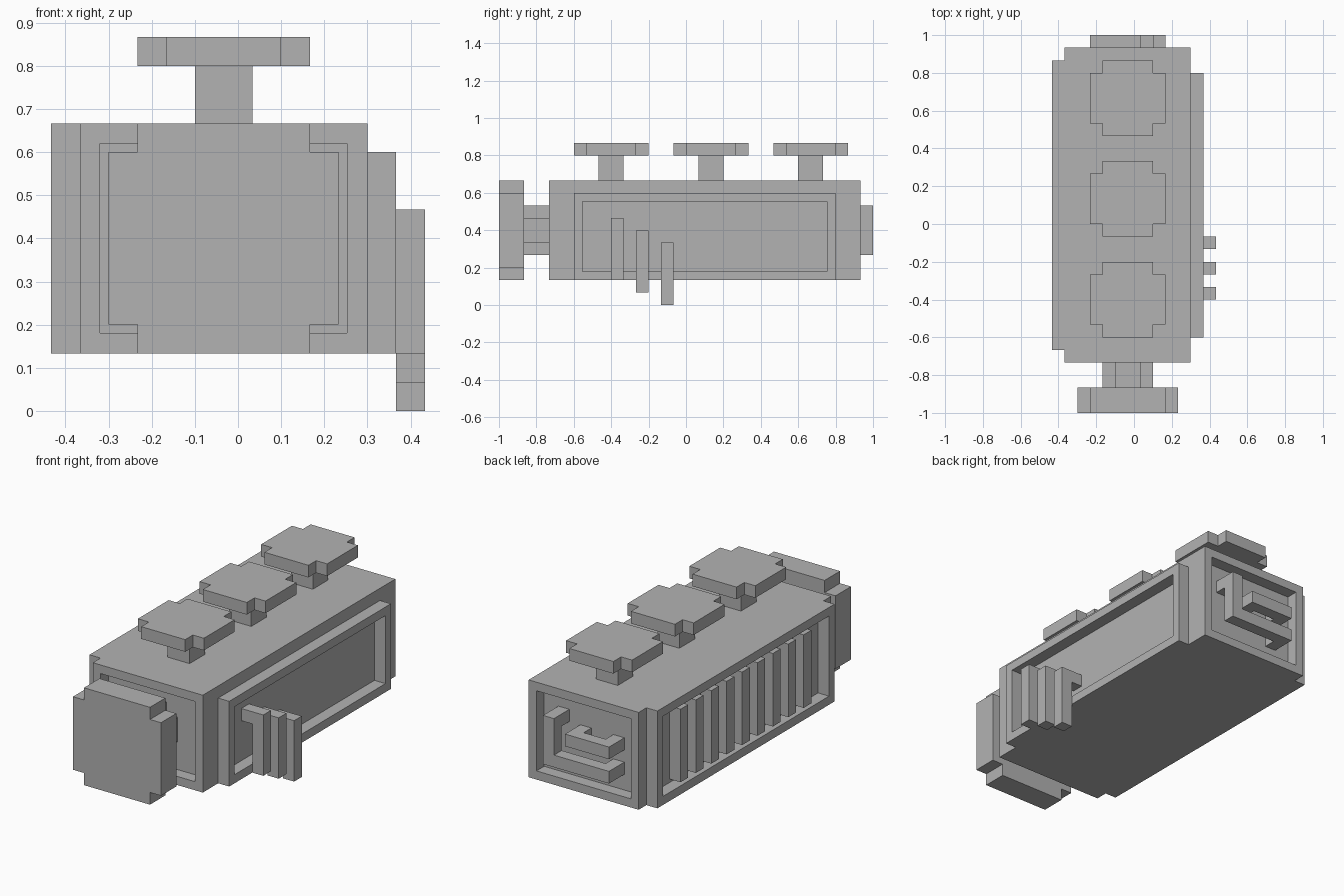
import bpy, bmesh
from mathutils import Vector

U = 1 / 15          # grid step that every part snaps to
CX = -0.5           # centre line of the body, in grid steps

if "Cube" in bpy.data.objects:
    bpy.data.objects.remove(bpy.data.objects["Cube"], do_unlink=True)

grey = bpy.data.materials.new("plain grey")
grey.use_nodes = True
colour = (0.448, 0.448, 0.448, 1)
grey.diffuse_color = colour
grey.node_tree.nodes["Principled BSDF"].inputs["Base Color"].default_value = colour


def finish(name, bm, recalc=True):
    """Scale grid steps to units and link the mesh as an object."""
    if recalc:
        bmesh.ops.recalc_face_normals(bm, faces=bm.faces)
    bmesh.ops.scale(bm, vec=(U, U, U), verts=bm.verts)
    mesh = bpy.data.meshes.new(name)
    bm.to_mesh(mesh)
    bm.free()
    mesh.materials.append(grey)
    obj = bpy.data.objects.new(name, mesh)
    bpy.context.collection.objects.link(obj)
    return obj


def add_box(bm, x, y, z):
    """Box from a (low, high) pair on each axis."""
    lo, hi = Vector((x[0], y[0], z[0])), Vector((x[1], y[1], z[1]))
    verts = bmesh.ops.create_cube(bm, size=1)["verts"]
    for v in verts:
        v.co = (lo + hi) / 2 + v.co * (hi - lo)


def boxes(name, *parts):
    bm = bmesh.new()
    for part in parts:
        add_box(bm, *part)
    return finish(name, bm)


def facing(bm, direction):
    bm.normal_update()
    return [f for f in bm.faces if f.normal.dot(Vector(direction)) > 0.9]


def recessed_box(name, x, y, z, directions, through=False):
    """Box with a one-step border and a one-step recess on the given sides."""
    bm = bmesh.new()
    add_box(bm, x, y, z)
    for d in directions:
        face = facing(bm, d)
        back = facing(bm, -Vector(d))
        bmesh.ops.inset_individual(bm, faces=face, thickness=1)
        bmesh.ops.inset_individual(bm, faces=face, thickness=0, depth=-1)
        if through:  # open frame, the body wall forms its floor
            bmesh.ops.delete(bm, geom=face + back, context="FACES")
    return finish(name, bm, recalc=False)


def notched_plate(name, centre, a, b, axis, thickness):
    """Rectangle with one-step notched corners, extruded along y or z."""
    points = []
    for sx, sy in ((1, 1), (-1, 1), (-1, -1), (1, -1)):
        corner = [(a, b - 1), (a - 1, b - 1), (a - 1, b)]
        points += [(sx * p, sy * q) for p, q in corner[::sx * sy]]
    bm = bmesh.new()
    c = Vector(centre)
    place = (lambda p, q: (p, q, 0)) if axis == "z" else (lambda p, q: (p, 0, q))
    face = bm.faces.new([bm.verts.new(c + Vector(place(p, q))) for p, q in points])
    new = bmesh.ops.extrude_face_region(bm, geom=[face])["geom"]
    move = (0, 0, thickness) if axis == "z" else (0, thickness, 0)
    bmesh.ops.translate(bm, vec=move, verts=[g for g in new if isinstance(g, bmesh.types.BMVert)])
    return finish(name, bm)


# Body with recessed ends, and a frame on each side
recessed_box("body", (-5.5, 4.5), (-11, 14), (2, 10), [(0, -1, 0), (0, 1, 0)])
recessed_box("left_frame", (4.5, 5.5), (-9, 12), (2, 9), [(1, 0, 0)], through=True)
recessed_box("right_frame", (-6.5, -5.5), (-10, 13), (2, 10), [(-1, 0, 0)], through=True)

# Upright slats in the right frame
boxes("right_slats", *[((-6.5, -5.5), (y, y + 1), (3, 9)) for y in range(-7, 10, 2)])

# Three hooked levers stepping down along the left side
for i in range(3):
    y, top = (-6 + 2 * i, -5 + 2 * i), 7 - i
    boxes(f"lever_{i + 1}",
          ((4.5, 5.5), y, (top - 1, top)),
          ((5.5, 6.5), y, (top - 5, top)))

# Three knobs on top
for i, y in enumerate((-6, 2, 10)):
    boxes(f"knob_stem_{i + 1}", ((-1.5, 0.5), (y - 1, y + 1), (10, 12)))
    notched_plate(f"knob_cap_{i + 1}", (CX, y, 12), 3, 3, "z", 1)

# Front plate on its neck
notched_plate("front_neck", (CX, -13, 6), 2, 2, "y", 3)
notched_plate("front_plate", (CX, -15, 6), 4, 4, "y", 2)

# Bent pipes at the back
boxes("back_corner_pipe",
      ((1.5, 2.5), (13, 14), (7, 8)),
      ((1.5, 2.5), (14, 15), (4, 8)),
      ((-3.5, 1.5), (14, 15), (4, 5)),
      ((-3.5, -2.5), (13, 14), (4, 5)))
boxes("back_handle",
      ((-3.5, 0.5), (14, 15), (6, 7)),
      ((-0.5, 0.5), (13, 14), (6, 7)),
      ((-3.5, -2.5), (13, 14), (6, 7)))
